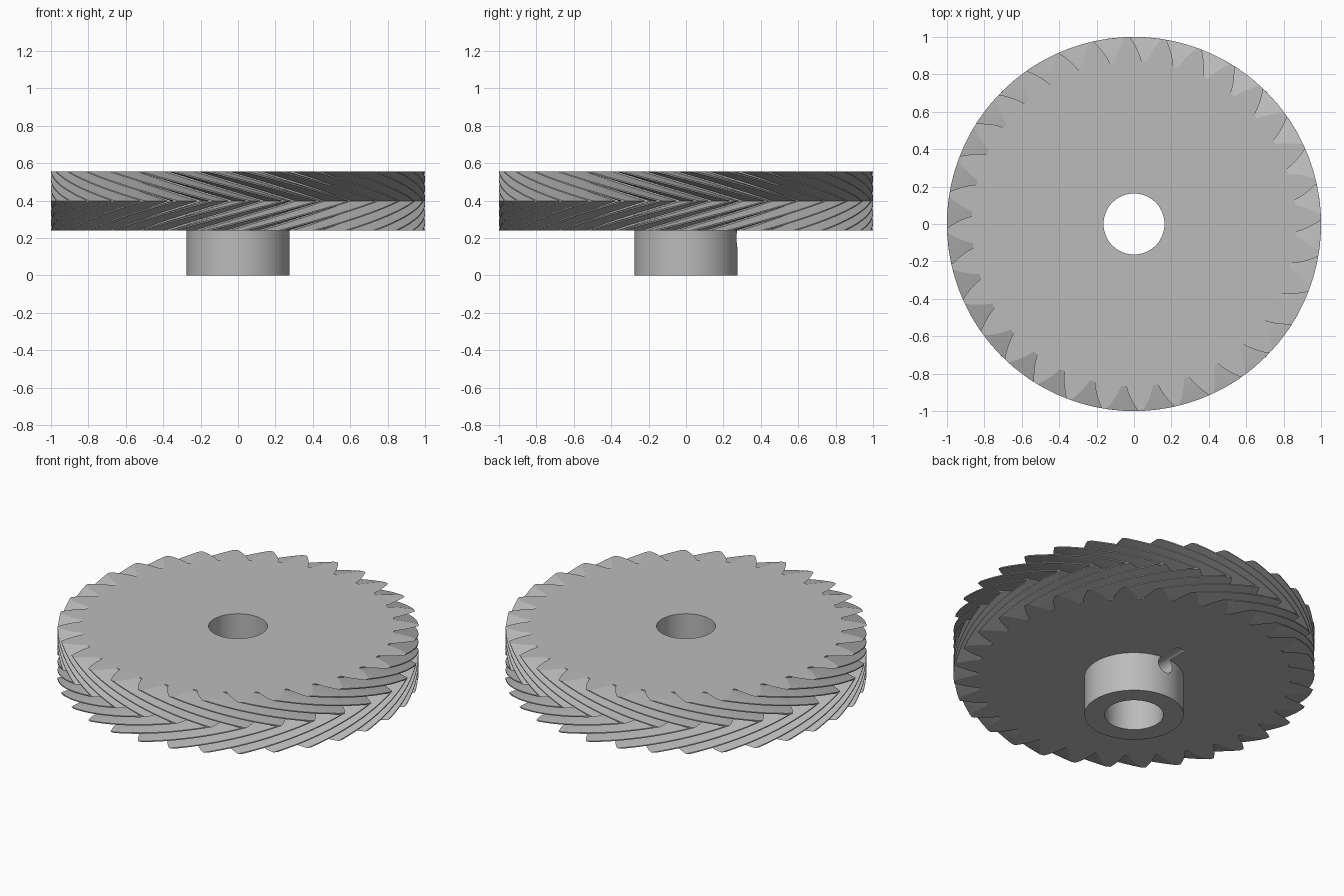
import bpy, bmesh, math
from mathutils import Matrix

if "Cube" in bpy.data.objects:
    bpy.data.objects.remove(bpy.data.objects["Cube"])

TEETH = 32
TIP_R = 1.0
MODULE = 2 * TIP_R / (TEETH + 2)
PITCH_R = MODULE * TEETH / 2
ROOT_R = PITCH_R - 1.25 * MODULE
BASE_R = PITCH_R * math.cos(math.radians(28))
PITCH = 2 * math.pi / TEETH
PHASE = math.radians(2)
TWIST = math.radians(35)
Z0, Z1 = 0.24, 0.555
LAYERS = 28
BORE_R, HUB_R = 0.163, 0.275

grey = bpy.data.materials.new("plain grey")
grey.use_nodes = True
grey.diffuse_color = (0.5, 0.5, 0.5, 1)
grey.node_tree.nodes["Principled BSDF"].inputs["Base Color"].default_value = (0.5, 0.5, 0.5, 1)


def add_object(name, bm):
    bmesh.ops.recalc_face_normals(bm, faces=bm.faces)
    mesh = bpy.data.meshes.new(name)
    bm.to_mesh(mesh)
    bm.free()
    mesh.materials.append(grey)
    obj = bpy.data.objects.new(name, mesh)
    bpy.context.collection.objects.link(obj)
    return obj


def cylinder(name, radius, depth, matrix, sides=96):
    bm = bmesh.new()
    bmesh.ops.create_cone(bm, cap_ends=True, segments=sides, radius1=radius,
                          radius2=radius, depth=depth, matrix=matrix)
    return add_object(name, bm)


def half_angle(r):
    """Half the angular thickness of an involute tooth at radius r."""
    def inv(radius):
        a = math.acos(BASE_R / radius)
        return math.tan(a) - a
    return PITCH / 4 + inv(PITCH_R) - inv(r)


def gear_profile():
    radii = [ROOT_R + (TIP_R - ROOT_R) * i / 5 for i in range(6)]
    flank = [(r, half_angle(r)) for r in radii]
    tooth = [(r, -a) for r, a in flank] + [(TIP_R, 0)] + [(r, a) for r, a in reversed(flank)]
    tooth.append((ROOT_R, PITCH / 2))
    return [(r, a + k * PITCH + PHASE) for k in range(TEETH) for r, a in tooth]


# Herringbone wheel: the profile turns one way to mid height, then back
bm = bmesh.new()
profile = gear_profile()
rings = []
for i in range(LAYERS + 1):
    t = i / LAYERS
    turn = TWIST * (1 - abs(2 * t - 1))
    rings.append([bm.verts.new((r * math.cos(a + turn), r * math.sin(a + turn),
                                Z0 + (Z1 - Z0) * t)) for r, a in profile])
count = len(profile)
for low, high in zip(rings, rings[1:]):
    for j in range(count):
        k = (j + 1) % count
        bm.faces.new((low[j], low[k], high[k], high[j]))
bm.faces.new(rings[0])
bm.faces.new(rings[-1])
gear = add_object("gear_wheel", bm)

# Hub below the wheel
hub = cylinder("hub", HUB_R, Z0 + 0.01, Matrix.Translation((0, 0, (Z0 + 0.01) / 2)))

# Shaft bore and radial set screw hole
bore = cylinder("bore_cutter", BORE_R, 2, Matrix.Identity(4))
screw = cylinder("screw_cutter", 0.05, 0.41,
                 Matrix.Translation((0, 0.205, 0.2)) @ Matrix.Rotation(math.pi / 2, 4, "X"), 32)
for obj in (gear, hub):
    for cutter in (bore, screw):
        mod = obj.modifiers.new(cutter.name, "BOOLEAN")
        mod.operation = "DIFFERENCE"
        mod.solver = "EXACT"
        mod.object = cutter
        bpy.context.view_layer.objects.active = obj
        bpy.ops.object.modifier_apply(modifier=mod.name)
for cutter in (bore, screw):
    bpy.data.objects.remove(cutter)

# Smooth shading, with the flat end faces kept crisp
for obj in (gear, hub):
    bm = bmesh.new()
    bm.from_mesh(obj.data)
    for e in bm.edges:
        flat = [abs(f.normal.z) > 0.999 for f in e.link_faces]
        e.smooth = not (any(flat) and not all(flat))
    bm.to_mesh(obj.data)
    bm.free()
    bpy.ops.object.select_all(action="DESELECT")
    obj.select_set(True)
    bpy.context.view_layer.objects.active = obj
    bpy.ops.object.shade_smooth_by_angle(angle=math.radians(30))
